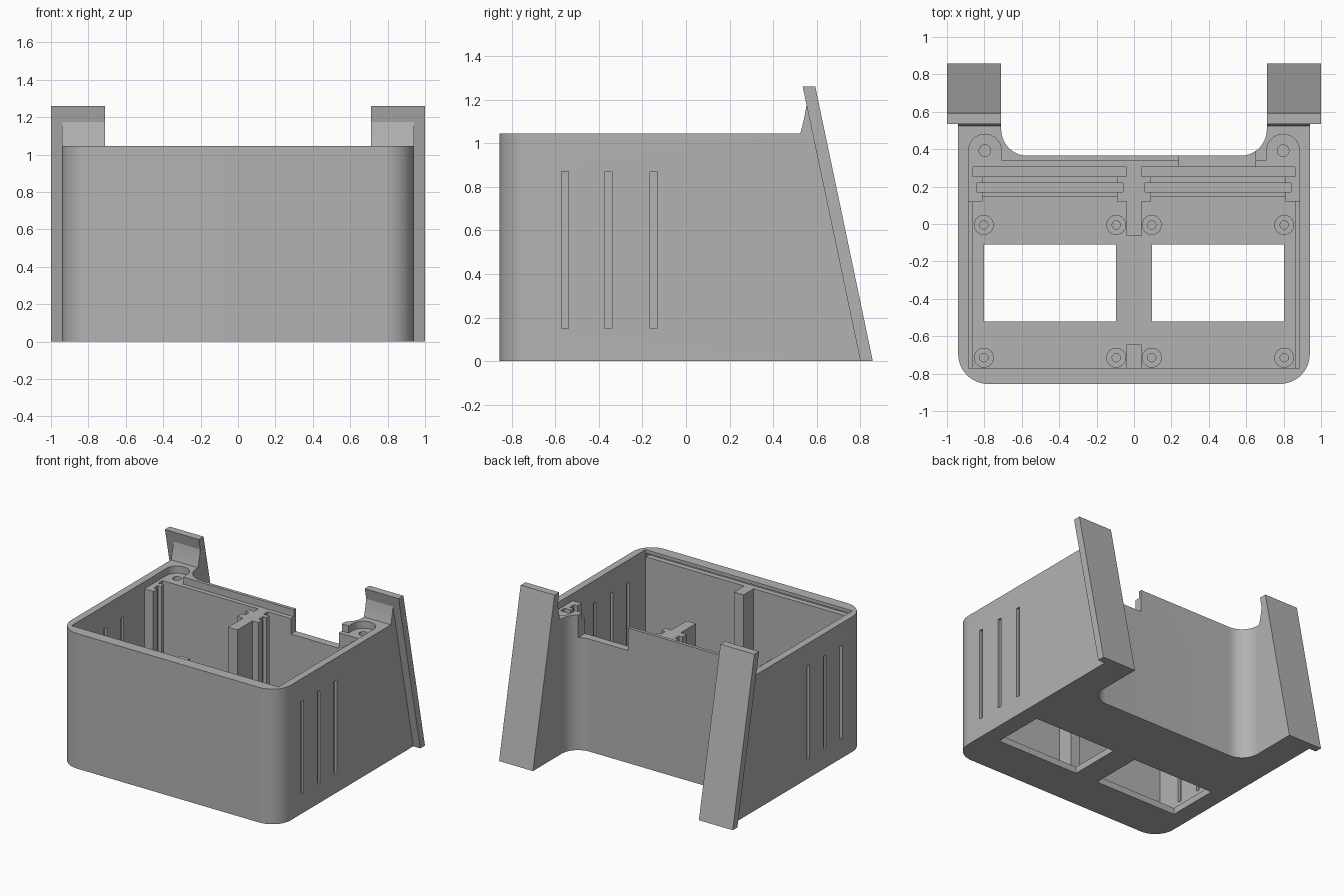
import bpy, bmesh
from math import sin, cos, pi, radians
from mathutils import Vector

if "Cube" in bpy.data.objects:
    bpy.data.objects.remove(bpy.data.objects["Cube"], do_unlink=True)

grey = bpy.data.materials.new("plain_grey")
grey.use_nodes = True
COLOUR = (0.45, 0.45, 0.45, 1)
grey.diffuse_color = COLOUR
grey.node_tree.nodes["Principled BSDF"].inputs["Base Color"].default_value = COLOUR

RIM, SEAT, FLOOR = 1.045, 0.99, 0.05
SLOPE = 0.21


def prism(name, outline, lo, hi, axis="z"):
    """Extrude a closed outline along z (points are x, y) or x (points are y, z)."""
    bm = bmesh.new()
    place = (lambda a, b: (a, b, lo)) if axis == "z" else (lambda a, b: (lo, a, b))
    face = bm.faces.new([bm.verts.new(place(a, b)) for a, b in outline])
    new = bmesh.ops.extrude_face_region(bm, geom=[face])["geom"]
    step = Vector((0, 0, hi - lo)) if axis == "z" else Vector((hi - lo, 0, 0))
    bmesh.ops.translate(bm, vec=step, verts=[v for v in new if isinstance(v, bmesh.types.BMVert)])
    bmesh.ops.recalc_face_normals(bm, faces=bm.faces)
    mesh = bpy.data.meshes.new(name)
    bm.to_mesh(mesh)
    bm.free()
    mesh.materials.append(grey)
    ob = bpy.data.objects.new(name, mesh)
    bpy.context.collection.objects.link(ob)
    return ob


def rect(x0, x1, y0, y1):
    return [(x0, y0), (x1, y0), (x1, y1), (x0, y1)]


def arc(cx, cy, r, start, end, n=14):
    angles = [radians(start + (end - start) * i / n) for i in range(n + 1)]
    return [(cx + r * cos(a), cy + r * sin(a)) for a in angles]


def circle(cx, cy, r):
    return arc(cx, cy, r, 0, 360, 32)[:-1]


def flip(points):
    return [(-x, y) for x, y in reversed(points)]


def cut(target, outline, lo, hi):
    """Subtract a vertical prism from the target and discard the cutter."""
    cutter = prism("cutter", outline, lo, hi)
    mod = target.modifiers.new("cut", "BOOLEAN")
    mod.operation, mod.solver, mod.object = "DIFFERENCE", "EXACT", cutter
    graph = bpy.context.evaluated_depsgraph_get()
    mesh = bpy.data.meshes.new_from_object(target.evaluated_get(graph))
    target.modifiers.clear()
    target.data = mesh
    bpy.data.objects.remove(cutter, do_unlink=True)


def smooth(ob):
    bpy.ops.object.select_all(action="DESELECT")
    ob.select_set(True)
    bpy.context.view_layer.objects.active = ob
    bpy.ops.object.shade_smooth_by_angle(angle=radians(30))


# Case: rounded front corners, recessed back between two rear pillars
half = arc(0.78, -0.695, 0.16, -90, 0) + [(0.94, 0.9), (0.71, 0.9)] \
    + arc(0.57, 0.505, 0.14, 0, -90)
case = prism("case", half + flip(half), 0, RIM)

# Pillars are trimmed to the slope of the rear plates
bm = bmesh.new()
bm.from_mesh(case.data)
found = bmesh.ops.bisect_plane(bm, geom=bm.verts[:] + bm.edges[:] + bm.faces[:],
                               plane_co=(0, 0.80, 0), plane_no=(0, 1, SLOPE), clear_outer=True)
bmesh.ops.holes_fill(bm, edges=[e for e in bm.edges if e.is_boundary])
bmesh.ops.recalc_face_normals(bm, faces=bm.faces)
bm.to_mesh(case.data)
bm.free()

# Cavity, lid seat and the slot for the lid under the front rim
cut(case, rect(-0.885, 0.885, -0.77, 0.305), FLOOR, 1.2)
cut(case, rect(-0.80, 0.80, 0.29, 0.34), SEAT, 1.2)
cut(case, rect(-0.88, 0.88, -0.81, -0.76), SEAT, SEAT + 0.03)

# Cable notch in the back wall
cut(case, rect(0.24, 0.65, 0.28, 0.46), 0.87, 1.2)

for s in (-1, 1):
    # Screw ears at the rear corners
    ear = arc(s * 0.797, 0.392, 0.088, 0, 180) + [(s * 0.797 - 0.088, 0.29), (s * 0.797 + 0.088, 0.29)]
    cut(case, ear, SEAT, 1.2)
    cut(case, circle(s * 0.797, 0.392, 0.031), 0.75, 1.2)
    # Floor windows
    cut(case, rect(s * 0.45 - 0.353, s * 0.45 + 0.353, -0.52, -0.11), -0.1, 0.2)
    # Vent grooves outside and inside the side walls
    for y in (-0.555, -0.355, -0.15):
        for near, far in ((0.92, 1.0), (0.8, 0.905)):
            xs = sorted((s * near, s * far))
            cut(case, rect(xs[0], xs[1], y - 0.016, y + 0.016), 0.15, 0.87)
smooth(case)

# Sloping rear plates with a curved gusset on top of each pillar
for s, side in ((-1, "right"), (1, "left")):
    lo, hi = sorted((s * 0.71, s * 1.0))
    prism(side + "_rear_plate", [(0.80, 0), (0.857, 0), (0.593, 1.26), (0.535, 1.26)], lo, hi, "x")
    lo, hi = sorted((s * 0.71, s * 0.94))
    curve = [(0.525, RIM), (0.534, 1.08), (0.541, 1.11), (0.547, 1.14), (0.553, 1.176)]
    smooth(prism(side + "_gusset", curve + [(0.5805, RIM)], lo, hi, "x"))

# Grooved guides that hold upright panels: a centre post and two side rails
wing = [(0.04, 0.12), (0.09, 0.12), (0.09, 0.17), (0.06, 0.17), (0.06, 0.22),
        (0.09, 0.22), (0.09, 0.255), (0.04, 0.255), (0.04, 0.305)]
post = [(0.04, -0.065)] + wing
prism("center_post", post + flip(post), FLOOR, SEAT)
prism("front_post", rect(-0.04, 0.04, -0.77, -0.645), FLOOR, SEAT)
rail = [(0.9 - x, y) for x, y in wing] + [(0.885, 0.305), (0.885, 0.12)]
prism("left_rail", rail, FLOOR, SEAT)
prism("right_rail", flip(rail), FLOOR, SEAT)

# Low floor ridges, side ledges and screw bosses
for s, side in ((-1, "right"), (1, "left")):
    lo, hi = sorted((s * 0.09, s * 0.81))
    for i, (y0, y1) in enumerate(((0.145, 0.17), (0.22, 0.255))):
        prism(f"{side}_floor_ridge_{i + 1}", rect(lo, hi, y0, y1), FLOOR, FLOOR + 0.04)
    lo, hi = sorted((s * 0.86, s * 0.885))
    prism(side + "_floor_ledge", rect(lo, hi, -0.77, 0.12), FLOOR, FLOOR + 0.04)
    for x in (0.095, 0.803):
        for y in (-0.715, -0.005):
            boss = prism(side + "_screw_boss", circle(s * x, y, 0.053), FLOOR, FLOOR + 0.06)
            cut(boss, circle(s * x, y, 0.022), FLOOR + 0.005, 0.3)
            smooth(boss)
